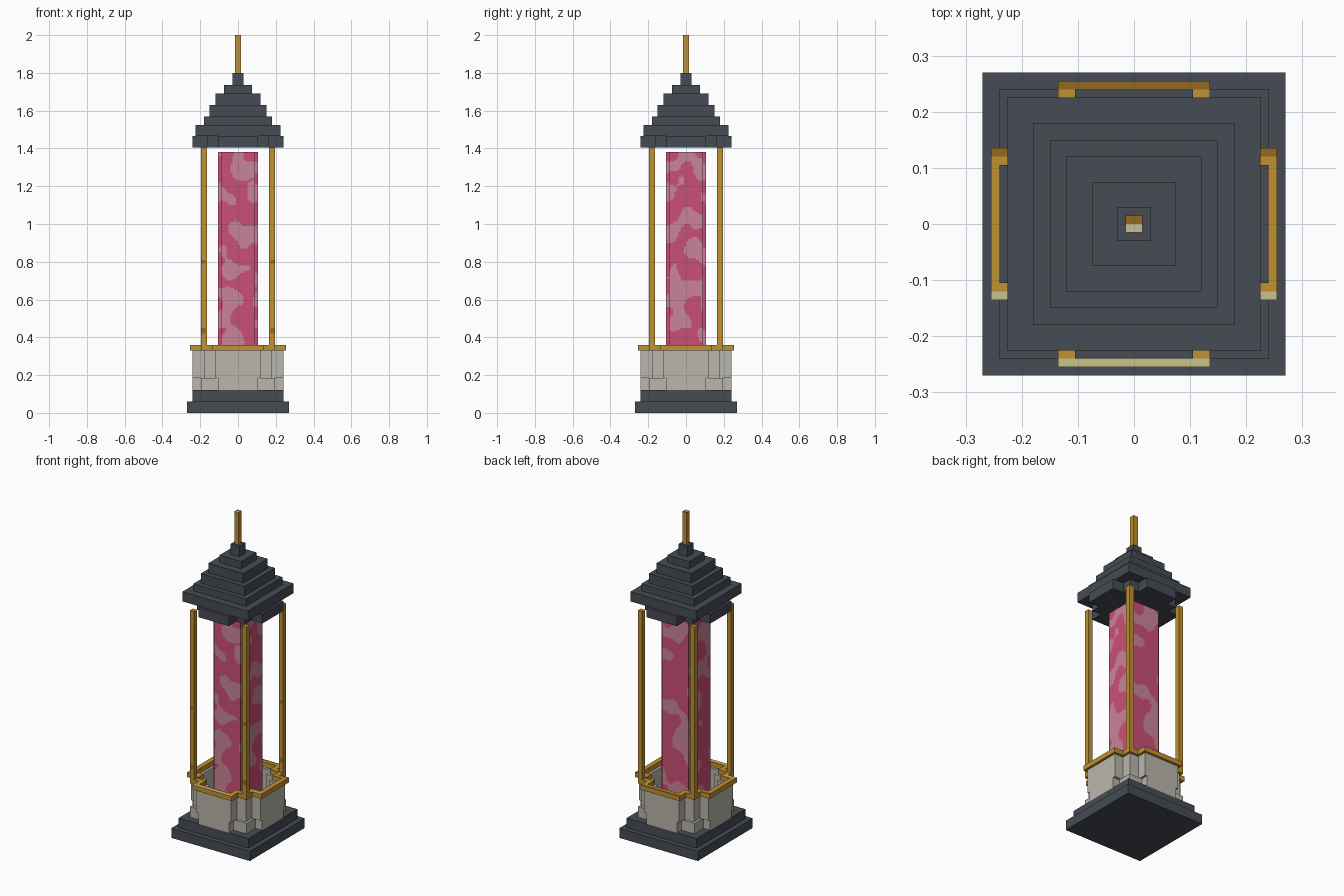
import bpy, bmesh
from mathutils import Vector, noise

if "Cube" in bpy.data.objects:
    bpy.data.objects.remove(bpy.data.objects["Cube"], do_unlink=True)


def material(name, rgb):
    lin = [((c / 255 + 0.055) / 1.055) ** 2.4 for c in rgb]
    m = bpy.data.materials.new(name)
    m.use_nodes = True
    m.diffuse_color = (*lin, 1)
    m.node_tree.nodes["Principled BSDF"].inputs["Base Color"].default_value = (*lin, 1)
    return m


slate = material("slate", (70, 75, 84))
stone = material("pale stone", (186, 182, 172))
gold = material("gold", (192, 146, 50))
cream = material("cream gold", (200, 194, 142))
bronze = material("dark bronze", (148, 104, 32))
pink = material("pink", (203, 80, 118))
rose = material("dusty rose", (202, 132, 152))


def square(r):
    return [(r, -r), (r, r), (-r, r), (-r, -r)]


def notched(a, b, c):
    """Square plan with stepped corners: faces at a, half width b, corner core at c."""
    quarter = [(a, -b), (a, b)]
    if c > b:
        quarter += [(c, b), (c, c), (b, c)]
    else:
        quarter += [(b, b)]
    pts = []
    for _ in range(4):
        pts += quarter
        quarter = [(-y, x) for x, y in quarter]
    return pts


def build(name, plan, z0, z1, mats, inner=None, center=(0, 0), cuts=(), rule=None):
    """Extruded plan, optionally hollow, sliced by cuts and coloured by rule."""
    bm = bmesh.new()

    def loop(points, z):
        return [bm.verts.new((x + center[0], y + center[1], z)) for x, y in points]

    low, high = loop(plan, z0), loop(plan, z1)
    n = len(plan)
    if inner:
        in_low, in_high = loop(inner, z0), loop(inner, z1)
        pairs = [(low, high), (high, in_high), (in_high, in_low), (in_low, low)]
    else:
        pairs = [(low, high)]
        bm.faces.new(low[::-1])
        bm.faces.new(high)
    for p, q in pairs:
        for i in range(n):
            j = (i + 1) % n
            bm.faces.new((p[i], p[j], q[j], q[i]))
    bmesh.ops.remove_doubles(bm, verts=bm.verts, dist=1e-5)
    bmesh.ops.recalc_face_normals(bm, faces=bm.faces)
    for axis, values in cuts:
        no = Vector((axis == 0, axis == 1, axis == 2))
        for v in values:
            bmesh.ops.bisect_plane(bm, geom=bm.verts[:] + bm.edges[:] + bm.faces[:],
                                   plane_co=no * v, plane_no=no)
    bm.normal_update()
    if rule:
        for f in bm.faces:
            f.material_index = rule(f.calc_center_median(), f.normal)
    me = bpy.data.meshes.new(name)
    bm.to_mesh(me)
    bm.free()
    for m in mats:
        me.materials.append(m)
    ob = bpy.data.objects.new(name, me)
    bpy.context.collection.objects.link(ob)
    return ob


# Stepped plinth
build("plinth_lower", square(0.27), 0, 0.06, [slate])
build("plinth_upper", square(0.24), 0.06, 0.12, [slate])

# Hollow stone basin with stepped corners
build("basin_footing", notched(0.24, 0.105, 0.195), 0.12, 0.185, [stone],
      inner=notched(0.21, 0.075, 0.165))
build("basin_wall", notched(0.24, 0.12, 0.18), 0.185, 0.33, [stone],
      inner=notched(0.21, 0.09, 0.15))


# Gilded rail: paler towards the front edge, darker towards the back edge
def rail_rule(c, n):
    edge = abs(c.y) > 0.24 or (0.12 < abs(c.y) < 0.135 and abs(c.x) > 0.2)
    if n.z > 0.5 and edge:
        return 1 if c.y < 0 else 2
    return 0


build("basin_rail", notched(0.255, 0.135, 0.195), 0.33, 0.36, [gold, cream, bronze],
      inner=notched(0.225, 0.105, 0.165),
      cuts=[(1, (-0.24, -0.12, 0.12, 0.24))], rule=rail_rule)


# Corner posts with small tarnished bands
def post_rule(c, n):
    worn = 0.42 < c.z < 0.45 or 0.79 < c.z < 0.81
    return 1 if n.y < -0.5 and worn and abs(c.x) > 0.172 else 0


for side, sx in (("left", 1), ("right", -1)):
    for end, sy in (("front", -1), ("back", 1)):
        build(f"{end}_{side}_post", square(0.015), 0.36, 1.405, [gold, bronze],
              center=(0.18 * sx, 0.18 * sy),
              cuts=[(0, (0.172 * sx,)), (2, (0.42, 0.45, 0.79, 0.81))], rule=post_rule)


# Glowing column with soft mottled patches
def mottle(c, n):
    p = Vector((c.x * 11, c.y * 11, c.z * 9 + 3))
    return 1 if noise.noise(p) > 0.09 else 0


step = 0.01
across = [i * step for i in range(-10, 11)]
upward = [0.12 + i * step for i in range(1, 126)]
build("mottled_column", notched(0.105, 0.09, 0.09), 0.12, 1.38, [pink, rose],
      cuts=[(0, across), (1, across), (2, upward)], rule=mottle)

# Tiered roof
build("roof_underside", notched(0.24, 0.105, 0.165), 1.405, 1.465, [slate])
tiers = [(0.225, 1.525), (0.18, 1.57), (0.15, 1.63), (0.12, 1.69), (0.075, 1.735), (0.03, 1.8)]
z = 1.465
for i, (r, top) in enumerate(tiers):
    build(f"roof_tier_{i + 1}", square(r), z, top, [slate])
    z = top

# Finial rod with a two-tone tip
build("finial_rod", square(0.015), z, 2, [gold, cream, bronze], cuts=[(1, (0,))],
      rule=lambda c, n: 0 if n.z < 0.5 else (1 if c.y < 0 else 2))
